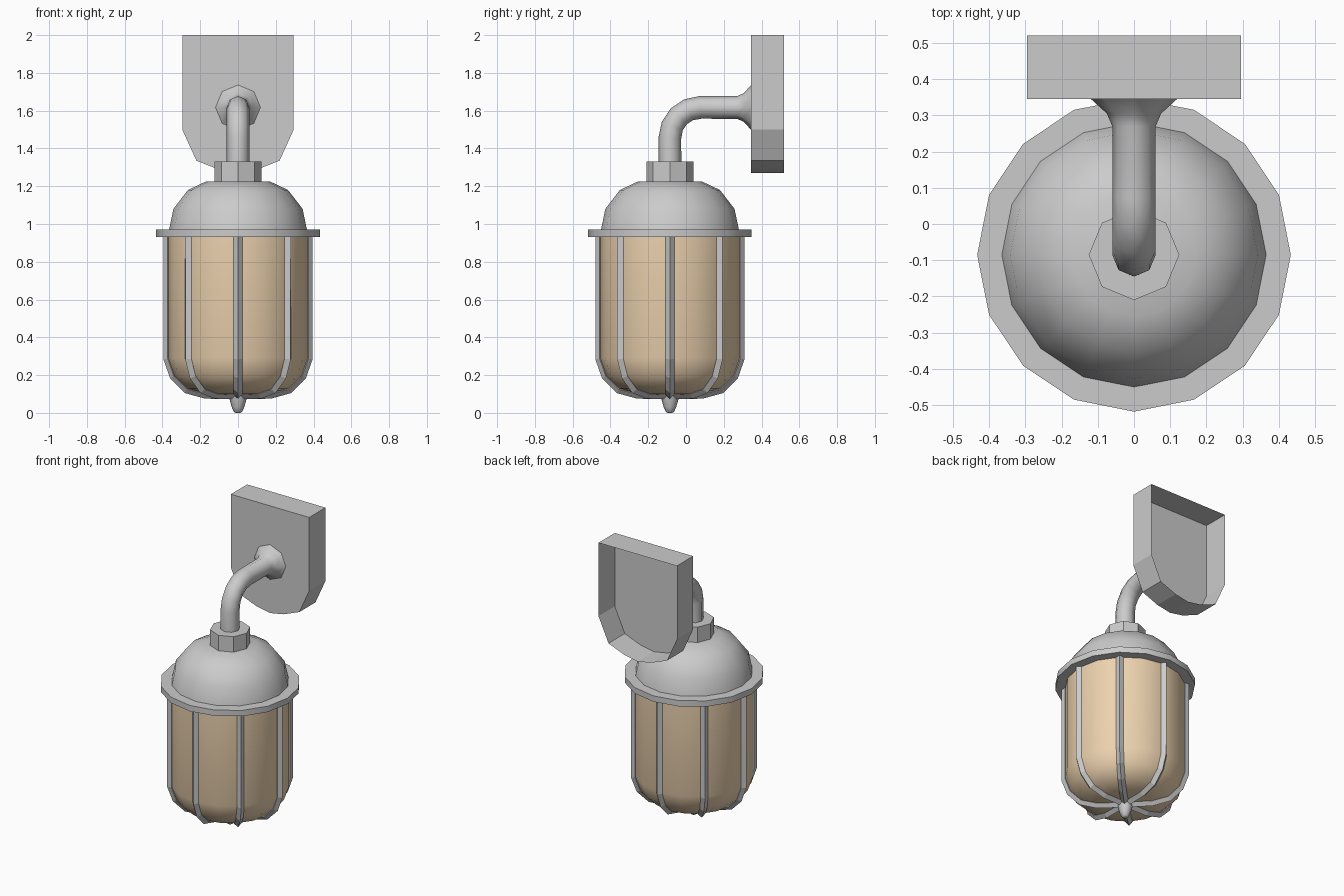
import bpy, bmesh
from math import pi, sin, cos, radians
from mathutils import Vector

if "Cube" in bpy.data.objects:
    bpy.data.objects.remove(bpy.data.objects["Cube"])

AXIS_Y = -0.085                      # vertical axis of the lantern


def finish(name, bm, smooth=None, fix_normals=True):
    if fix_normals:
        bmesh.ops.recalc_face_normals(bm, faces=bm.faces)
    mesh = bpy.data.meshes.new(name)
    bm.to_mesh(mesh)
    bm.free()
    ob = bpy.data.objects.new(name, mesh)
    bpy.context.collection.objects.link(ob)
    if smooth:
        bpy.ops.object.select_all(action='DESELECT')
        ob.select_set(True)
        bpy.context.view_layer.objects.active = ob
        bpy.ops.object.shade_smooth_by_angle(angle=radians(smooth))
    return ob


def sweep(name, rings, sides, smooth=None, lathe=False, caps=True):
    """Skin rings (y, z, radius) lying in the yz plane; lathe keeps every ring level."""
    bm = bmesh.new()
    pts = [Vector((y, z)) for y, z, r in rings]
    loops = []
    for i, (y, z, r) in enumerate(rings):
        if lathe:
            d = Vector((0, 1))
        else:
            d = Vector((0, 0))
            if i > 0:
                d += (pts[i] - pts[i - 1]).normalized()
            if i < len(pts) - 1:
                d += (pts[i + 1] - pts[i]).normalized()
            d.normalize()
        loops.append([bm.verts.new((r * cos(a), y - d.y * r * sin(a), z + d.x * r * sin(a)))
                      for a in (2 * pi * k / sides for k in range(sides))])
    for lo, hi in zip(loops, loops[1:]):
        for k in range(sides):
            n = (k + 1) % sides
            bm.faces.new((lo[k], lo[n], hi[n], hi[k]))
    if caps:
        bm.faces.new(loops[0])
        bm.faces.new(loops[-1])
    return finish(name, bm, smooth)


def lathe(name, profile, sides, smooth=None):
    return sweep(name, [(AXIS_Y, z, r) for r, z in profile], sides, smooth, lathe=True)


# Glass jar
glass = lathe("glass_jar", [(0.372, 0.95), (0.372, 0.29), (0.34, 0.195), (0.27, 0.127),
                            (0.17, 0.1), (0.02, 0.095)], 16, 35)
mat = bpy.data.materials.new("warm_glass")
mat.diffuse_color = (0.85, 0.65, 0.43, 1)
mat.use_nodes = True
mat.node_tree.nodes["Principled BSDF"].inputs["Base Color"].default_value = mat.diffuse_color
glass.data.materials.append(mat)

# Flange, dome, neck and bottom finial
lathe("flange", [(0.433, 0.93), (0.433, 0.97)], 16, 30)
lathe("dome_cap", [(0.365, 0.97), (0.342, 1.08), (0.265, 1.18), (0.17, 1.225)], 16, 50)
lathe("neck_collar", [(0.125, 1.215), (0.125, 1.33)], 8)
lathe("bottom_finial", [(0.05, 0.1), (0.046, 0.075), (0.033, 0.03), (0.022, 0.006), (0.012, 0.0)], 8, 50)

# Eight cage ribs with a diamond section, sharing one mesh
path = [(0.372, 0.94), (0.372, 0.287), (0.34, 0.195), (0.271, 0.125), (0.17, 0.098), (0.0, 0.096)]
rib = sweep("cage_rib", [(-r, z, 0.023) for r, z in path], 4)
for k in range(8):
    ob = rib if k == 0 else rib.copy()
    if k:
        bpy.context.collection.objects.link(ob)
    ob.location.y = AXIS_Y
    ob.rotation_euler.z = k * pi / 4

# Bent arm flaring onto the wall plate
R = 0.16
arm = [(AXIS_Y, 1.32, 0.06)]
arm += [(AXIS_Y + R - R * cos(a), 1.457 + R * sin(a), 0.06)
        for a in (pi / 2 * i / 4 for i in range(5))]
arm += [(0.27, 1.617, 0.06), (0.305, 1.617, 0.075), (0.346, 1.617, 0.12)]
sweep("bent_arm", arm, 8, 60)

# Wall plate: thin shell, open at the back
half = [(0.295, 2.0), (0.295, 1.5), (0.22, 1.335), (0.1, 1.288)]
outline = half + [(0, 1.27)] + [(-x, z) for x, z in reversed(half)]
bm = bmesh.new()
front = [bm.verts.new((x, 0.345, z)) for x, z in outline]
back = [bm.verts.new((x, 0.52, z)) for x, z in outline]
bm.faces.new(front[::-1])
for i in range(len(front)):
    j = (i + 1) % len(front)
    bm.faces.new((front[i], front[j], back[j], back[i]))
finish("wall_plate", bm, fix_normals=False)
